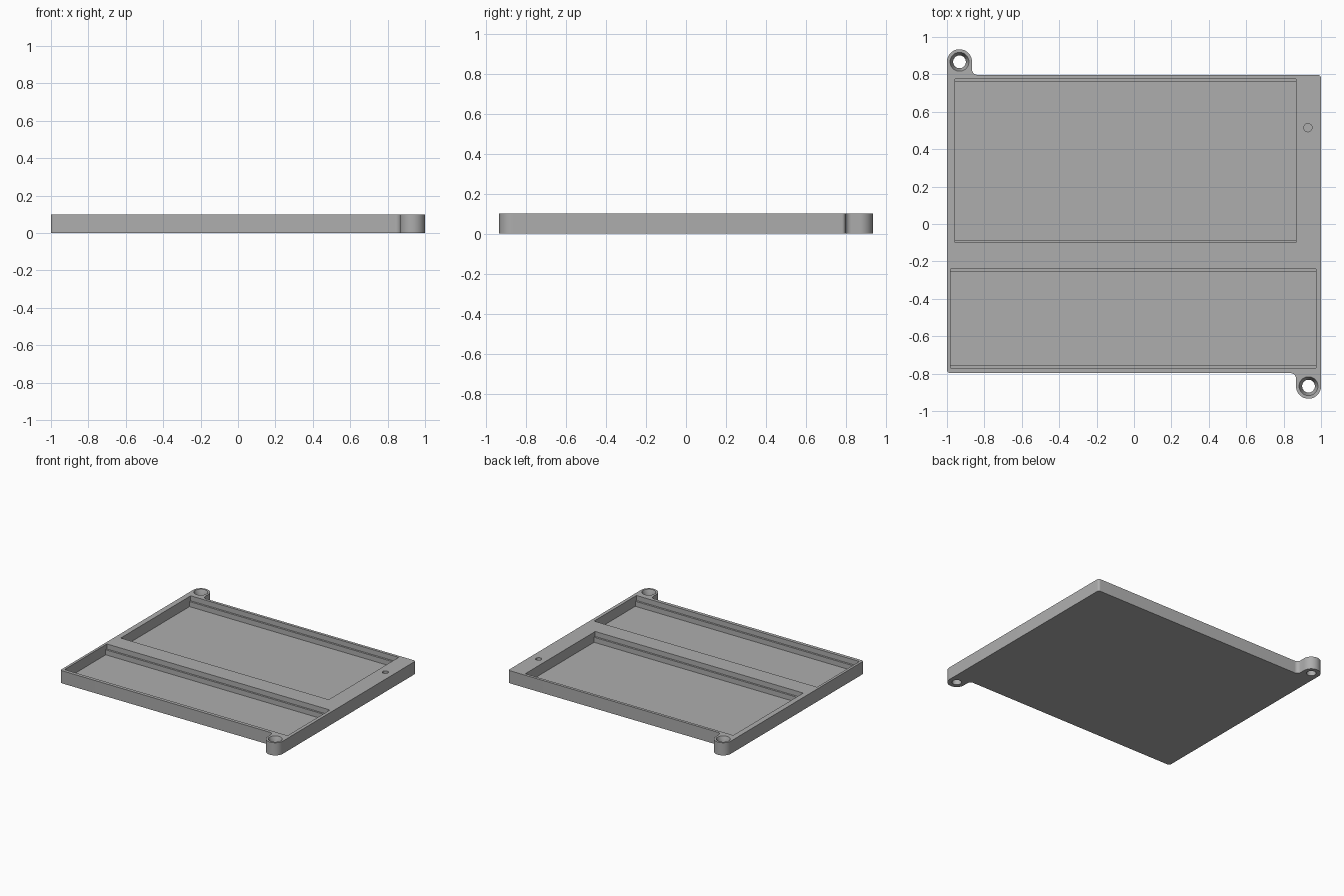
import bpy, bmesh, math

if "Cube" in bpy.data.objects:
    bpy.data.objects.remove(bpy.data.objects["Cube"])

H = 0.1            # plate thickness
FLOOR = 0.02       # pocket floor height
LEDGE = 0.06       # height of the step along the pocket's long walls
EAR, EAR_R = (-0.933, 0.867), 0.067

grey = bpy.data.materials.new("grey plastic")
grey.diffuse_color = (0.42, 0.42, 0.42, 1)
grey.use_nodes = True
grey.node_tree.nodes["Principled BSDF"].inputs["Base Color"].default_value = grey.diffuse_color


def arc(cx, cy, r, a0, a1, n):
    return [(cx + r * math.cos(math.radians(a0 + (a1 - a0) * i / n)),
             cy + r * math.sin(math.radians(a0 + (a1 - a0) * i / n))) for i in range(n + 1)]


def prism(name, outline, z0, z1):
    """Extrude a flat outline from z0 to z1."""
    bm = bmesh.new()
    base = bm.faces.new([bm.verts.new((x, y, z0)) for x, y in outline])
    top = bmesh.ops.extrude_face_region(bm, geom=[base])["geom"]
    bmesh.ops.translate(bm, vec=(0, 0, z1 - z0),
                        verts=[v for v in top if isinstance(v, bmesh.types.BMVert)])
    bmesh.ops.recalc_face_normals(bm, faces=bm.faces)
    return add(name, bm)


def cone(name, x, y, z0, z1, r0, r1):
    """Round cutter with separate bottom and top radii."""
    bm = bmesh.new()
    bmesh.ops.create_cone(bm, cap_ends=True, segments=48, radius1=r0, radius2=r1, depth=z1 - z0)
    bmesh.ops.translate(bm, vec=(x, y, (z0 + z1) / 2), verts=bm.verts)
    return add(name, bm)


def box(name, x0, x1, y0, y1, z0, z1):
    return prism(name, [(x0, y0), (x1, y0), (x1, y1), (x0, y1)], z0, z1)


def add(name, bm):
    me = bpy.data.meshes.new(name)
    bm.to_mesh(me)
    bm.free()
    ob = bpy.data.objects.new(name, me)
    bpy.context.collection.objects.link(ob)
    me.materials.append(grey)
    return ob


# Plate outline: rounded corner, concave fillet, mounting ear; the other half is turned 180 degrees
half = (arc(0.982, 0.779, 0.018, 0, 90, 6)
        + arc(EAR[0] + EAR_R + 0.03, 0.827, 0.03, 270, 180, 8)
        + arc(*EAR, EAR_R, 0, 180, 32))
plate = prism("tray_plate", half + [(-x, -y) for x, y in half], 0, H)

cutters = []
# Two pockets, each with a narrow step along both long walls
for label, x0, x1, y0, y1 in (("back", -0.957, 0.865, -0.1, 0.775),
                              ("front", -0.98, 0.973, -0.77, -0.24)):
    cutters.append(box(label + "_pocket_upper_cutter", x0, x1, y0, y1, LEDGE, H + 0.05))
    cutters.append(box(label + "_pocket_lower_cutter", x0, x1, y0 + 0.015, y1 - 0.015, FLOOR, H + 0.04))

# Countersunk screw holes through both ears
for label, s in (("back", 1), ("front", -1)):
    x, y = EAR[0] * s, EAR[1] * s
    cutters.append(cone(label + "_screw_hole_cutter", x, y, -0.05, H + 0.05, 0.034, 0.034))
    cutters.append(cone(label + "_countersink_cutter", x, y, 0.05, H + 0.01, 0.032, 0.054))

# Small blind hole in the right rim
cutters.append(cone("pin_hole_cutter", 0.93, 0.515, FLOOR, H + 0.05, 0.022, 0.022))

# Cut everything, then drop the cutters
for c in cutters:
    mod = plate.modifiers.new(c.name, 'BOOLEAN')
    mod.operation, mod.solver, mod.object = 'DIFFERENCE', 'EXACT', c
    c.hide_render = True
bpy.context.view_layer.objects.active = plate
plate.select_set(True)
for mod in list(plate.modifiers):
    bpy.ops.object.modifier_apply(modifier=mod.name)
for c in cutters:
    bpy.data.objects.remove(c)

bpy.ops.object.shade_smooth_by_angle(angle=math.radians(30))
